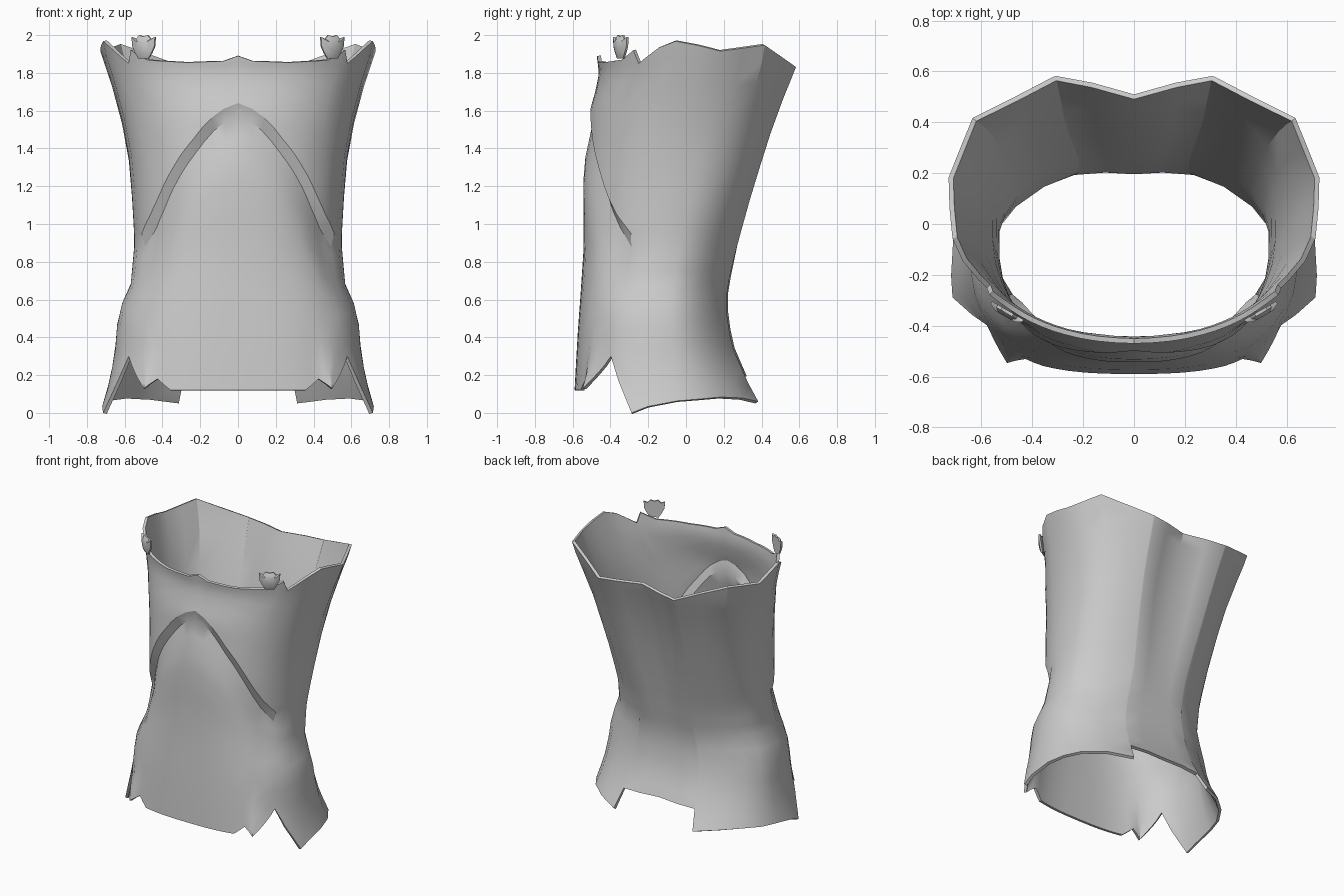
import bpy, bmesh, math
from mathutils import Vector

cube = bpy.data.objects.get("Cube")
if cube:
    bpy.data.objects.remove(cube, do_unlink=True)

grey = bpy.data.materials.new("plain grey")
grey.use_nodes = True
grey.diffuse_color = (0.6, 0.6, 0.6, 1)
grey.node_tree.nodes["Principled BSDF"].inputs["Base Color"].default_value = (0.6, 0.6, 0.6, 1)


def lerp(table, v):
    """Piecewise linear lookup in a short profile."""
    if v <= table[0][0]:
        return table[0][1]
    for (a, p), (b, q) in zip(table, table[1:]):
        if v <= b:
            return p + (q - p) * (v - a) / (b - a)
    return table[-1][1]


def finish(name, bm, angle, thickness=0):
    bmesh.ops.recalc_face_normals(bm, faces=bm.faces)
    mesh = bpy.data.meshes.new(name)
    bm.to_mesh(mesh)
    bm.free()
    ob = bpy.data.objects.new(name, mesh)
    bpy.context.collection.objects.link(ob)
    mesh.materials.append(grey)
    bpy.ops.object.select_all(action='DESELECT')
    ob.select_set(True)
    bpy.context.view_layer.objects.active = ob
    if thickness:
        # Thicken inward whichever way the normals point, before marking sharp rims
        solid = ob.modifiers.new("thickness", 'SOLIDIFY')
        solid.thickness = thickness
        outward = sum(p.normal.dot(Vector((p.center.x, p.center.y, 0))) for p in mesh.polygons)
        solid.offset = -1 if outward > 0 else 1
        bpy.ops.object.modifier_apply(modifier=solid.name)
    bpy.ops.object.shade_smooth_by_angle(angle=math.radians(angle))


# Body profiles by height: half width, front, back, widest depth, squareness
WIDTH = [(0, .735), (.1, .7), (.3, .655), (.45, .645), (.55, .63), (.68, .57), (.9, .55),
         (1.1, .56), (1.3, .575), (1.45, .595), (1.7, .66), (1.94, .74)]
FRONT = [(.12, -.59), (.4, -.575), (.6, -.56), (.9, -.54), (1.2, -.545), (1.36, -.535),
         (1.5, -.52), (1.6, -.51), (1.7, -.48), (1.8, -.46), (1.87, -.47)]
BACK = [(.06, .39), (.2, .31), (.35, .25), (.5, .22), (.65, .22), (.9, .28), (1.2, .36),
        (1.55, .47), (1.83, .585), (1.95, .61)]
MIDDLE = [(0, -.1), (.65, -.1), (1.2, .0), (1.9, .13)]
SQUARE = [(.2, 2.7), (.7, 2.5), (1.2, 2.4), (1.9, 2.2)]
BACK_SQUARE = [(.1, 2.15), (.6, 1.85), (.85, 1.9), (1.4, 2.35), (1.85, 2.15)]

# Rims and chest edge by angle from front centre round to back centre
TOP = [(0, 1.89), (5, 1.862), (20, 1.855), (36, 1.865), (41, 1.87), (49, 1.92), (53, 1.85),
       (71, 1.975), (95, 1.915), (122, 1.947), (156, 1.83), (180, 1.84)]
HEM = [(0, .12), (24, .12), (32, .18), (40, .13), (58, .3), (74, .0), (90, .06), (130, .09),
       (155, .06), (156, .19), (180, .2)]
CHEST = [(0, 1.62), (5, 1.59), (10, 1.545), (15, 1.49), (20, 1.43), (28, 1.34), (36, 1.24),
         (45, 1.12), (53, 1.03), (65, .93), (180, .93)]
FLARE = [(32, 0), (40, .045), (53, 0)]                   # outward kick of the front hem tabs
ANGLES = [0, 5, 10, 15, 20, 24, 28, 32, 36, 40, 45, 49, 53, 58, 65, 74, 83, 95, 108, 122,
          139, 155, 156, 168, 180]
FLAT = {108: (95, 122), 139: (122, 156), 83: (74, 95)}   # columns on flat upper facets


def body_point(deg, z):
    t = math.radians(deg)
    s, c = max(0, math.sin(t)), math.cos(t)
    p = 2 / lerp(SQUARE if c > 0 else BACK_SQUARE, z)
    mid = lerp(MIDDLE, z)
    end = lerp(FRONT, z) if c > 0 else mid + (lerp(BACK, z) - mid) * 1.08
    x = lerp(WIDTH, z) * s ** p if 0 < deg < 180 else 0
    y = mid + (end - mid) * abs(c) ** p
    if deg > 156:                                   # spine groove
        y -= lerp([(.65, .03), (1.8, .115)], z) * (deg - 156) / 24
    y -= lerp(FLARE, deg) * lerp([(.13, 1), (.35, 0)], z)
    point = Vector((x, y, z))
    if deg in FLAT:
        a, b = FLAT[deg]
        chord = (body_point(a, z) + body_point(b, z)) / 2
        point = point.lerp(chord, lerp([(1.2, 0), (1.8, 1)], z))
    return point


# Shell: belly rows tucked under the chest edge, chest rows above it
BELLY = [0, .1, .22, .36, .5, .64, .76, .85, .93, 1]
UPPER = [0, .06, .2, .4, .6, .8, .92, 1]
bm = bmesh.new()
columns = []
for deg in ANGLES:
    hem, edge, top = lerp(HEM, deg), lerp(CHEST, deg), lerp(TOP, deg)
    tuck = .038 * lerp([(0, .7), (10, 1), (56, 1), (74, 0)], deg)
    reach = lerp([(0, .24), (50, .36)], deg)
    col = []
    for f in BELLY:
        z = hem + (edge - .05 - hem) * f
        p = body_point(deg, z)
        fade = max(0, 1 - (edge - .05 - z) / reach)
        inward = Vector((-p.x * .9, lerp(MIDDLE, z) - p.y, 0)).normalized()
        col.append(bm.verts.new(p + inward * tuck * fade))
    for f in UPPER:
        col.append(bm.verts.new(body_point(deg, edge + .02 + (top - edge - .02) * f)))
    columns.append(col)
for a, b in zip(columns, columns[1:]):
    for i in range(len(a) - 1):
        bm.faces.new((a[i], b[i], b[i + 1], a[i + 1]))

# Mirror to the other side and weld the centre seam
half = bm.verts[:] + bm.edges[:] + bm.faces[:]
copy = bmesh.ops.duplicate(bm, geom=half)["geom"]
for v in copy:
    if isinstance(v, bmesh.types.BMVert):
        v.co.x *= -1
bmesh.ops.reverse_faces(bm, faces=[g for g in copy if isinstance(g, bmesh.types.BMFace)])
bmesh.ops.remove_doubles(bm, verts=bm.verts, dist=.0005)
finish("torso_shell", bm, 30, thickness=.02)


# Strap clasps: small cup shaped plates with a domed face and a notched top
CUP = [(-.03, -.065), (.03, -.065), (.05, -.035), (.068, 0), (.072, .05), (.045, .04),
       (.026, .06), (0, .052), (-.026, .06), (-.045, .04), (-.072, .05), (-.068, 0),
       (-.05, -.035)]


def clasp(name, side):
    along = Vector((.86 * side, .5, 0))
    out = Vector((.5 * side, -.86, 0))
    centre = Vector((.5 * side, -.347, 1.94))
    bm = bmesh.new()

    def ring(scale, depth):
        return [bm.verts.new(centre + along * u * scale + out * depth + Vector((0, 0, w * scale)))
                for u, w in CUP]

    back, front, dome = ring(1, -.008), ring(1, .004), ring(.6, .018)
    for a, b in ((back, front), (front, dome)):
        for i in range(len(a)):
            j = (i + 1) % len(a)
            bm.faces.new((a[i], a[j], b[j], b[i]))
    bm.faces.new(dome)
    bm.faces.new(back[::-1])
    finish(name, bm, 40)


clasp("left_clasp", 1)
clasp("right_clasp", -1)
